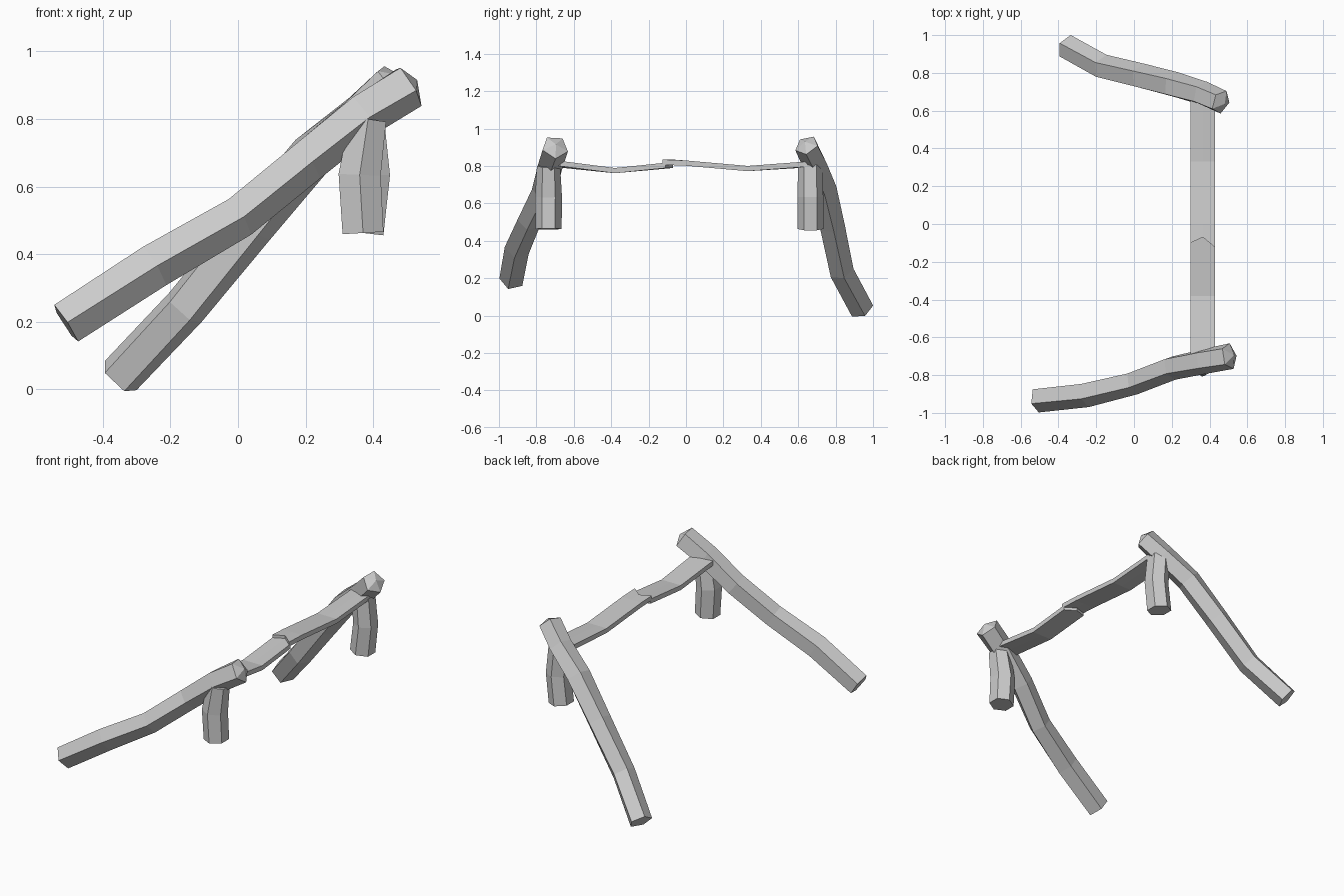
import bpy, math
from mathutils import Vector, Matrix

if "Cube" in bpy.data.objects:
    bpy.data.objects.remove(bpy.data.objects["Cube"])


def make(name, verts, faces):
    me = bpy.data.meshes.new(name)
    me.from_pydata([tuple(v) for v in verts], [], faces)
    me.update()
    ob = bpy.data.objects.new(name, me)
    bpy.context.collection.objects.link(ob)
    return ob


def log(name, path, sides, start, twist=0, side=(0, 1, 0), tip=0.0):
    """Faceted tube through (x, y, z, radius) rings; optional low pointed end."""
    pts = [Vector(p[:3]) for p in path]
    verts, faces, n = [], [], sides
    for i, p in enumerate(pts):
        t = (pts[min(i + 1, len(pts) - 1)] - pts[max(i - 1, 0)]).normalized()
        u = Vector(side)
        u = (u - t * u.dot(t)).normalized()
        w = t.cross(u)
        for k in range(n):
            a = math.radians(start + twist * i) + 2 * math.pi * k / n
            verts.append(p + (u * math.cos(a) + w * math.sin(a)) * path[i][3])
    for i in range(len(pts) - 1):
        for k in range(n):
            j = (k + 1) % n
            faces.append((i * n + k, i * n + j, (i + 1) * n + j, (i + 1) * n + k))
    faces.append(tuple(reversed(range(n))))
    last = (len(pts) - 1) * n
    if tip:
        verts.append(pts[-1] + t * tip)
        faces += [(last + k, last + (k + 1) % n, len(verts) - 1) for k in range(n)]
    else:
        faces.append(tuple(range(last, last + n)))
    return make(name, verts, faces)


def plank(name, stations):
    """Thin board along y: each station is (z centre, y at left, middle, right)."""
    xs, h = (0.30, 0.365, 0.43), 0.014
    verts, faces = [], []
    for z, *ys in stations:
        verts += [(x, y, z + h) for x, y in zip(xs, ys)]
        verts += [(x, y, z - h) for x, y in zip(xs[::-1], ys[::-1])]
    for i in range(len(stations) - 1):
        for k in range(6):
            j = (k + 1) % 6
            faces.append((i * 6 + k, (i + 1) * 6 + k, (i + 1) * 6 + j, i * 6 + j))
    e = (len(stations) - 1) * 6
    for b, flip in ((0, False), (e, True)):
        for f in ((0, 1, 4, 5), (1, 2, 3, 4)):
            f = tuple(b + v for v in f)
            faces.append(f[::-1] if flip else f)
    return make(name, verts, faces)


# long sloping beams, bent along their length
log("front_beam", [(-.51, -.93, .195, .068), (-.25, -.90, .365, .070),
                   (0, -.838, .51, .066), (.20, -.76, .675, .067),
                   (.37, -.725, .815, .070), (.505, -.70, .90, .072)],
    5, 180, 4, tip=.03)
log("back_beam", [(-.352, .938, .036, .067), (-.16, .83, .24, .068),
                  (.04, .78, .485, .070), (.21, .735, .69, .072),
                  (.36, .69, .815, .068), (.46, .645, .91, .066)],
    5, 0, -4, tip=.03)

# short upright posts under the upper ends
log("front_post", [(.37, -.735, .463, .07), (.36, -.735, .635, .072),
                   (.385, -.735, .80, .062)], 6, 0)
log("back_post", [(.37, .665, .463, .07), (.39, .665, .635, .069),
                  (.375, .665, .80, .066)], 6, 0)

# two flat crossbar planks meeting at a splintered joint
plank("front_plank", [(.815, -.77, -.70, -.69), (.775, -.38, -.38, -.38),
                      (.803, -.09, -.07, -.11)])
plank("back_plank", [(.82, -.10, -.07, -.125), (.815, 0, 0, 0), (.786, .33, .33, .33),
                     (.81, .715, .66, .65)])
